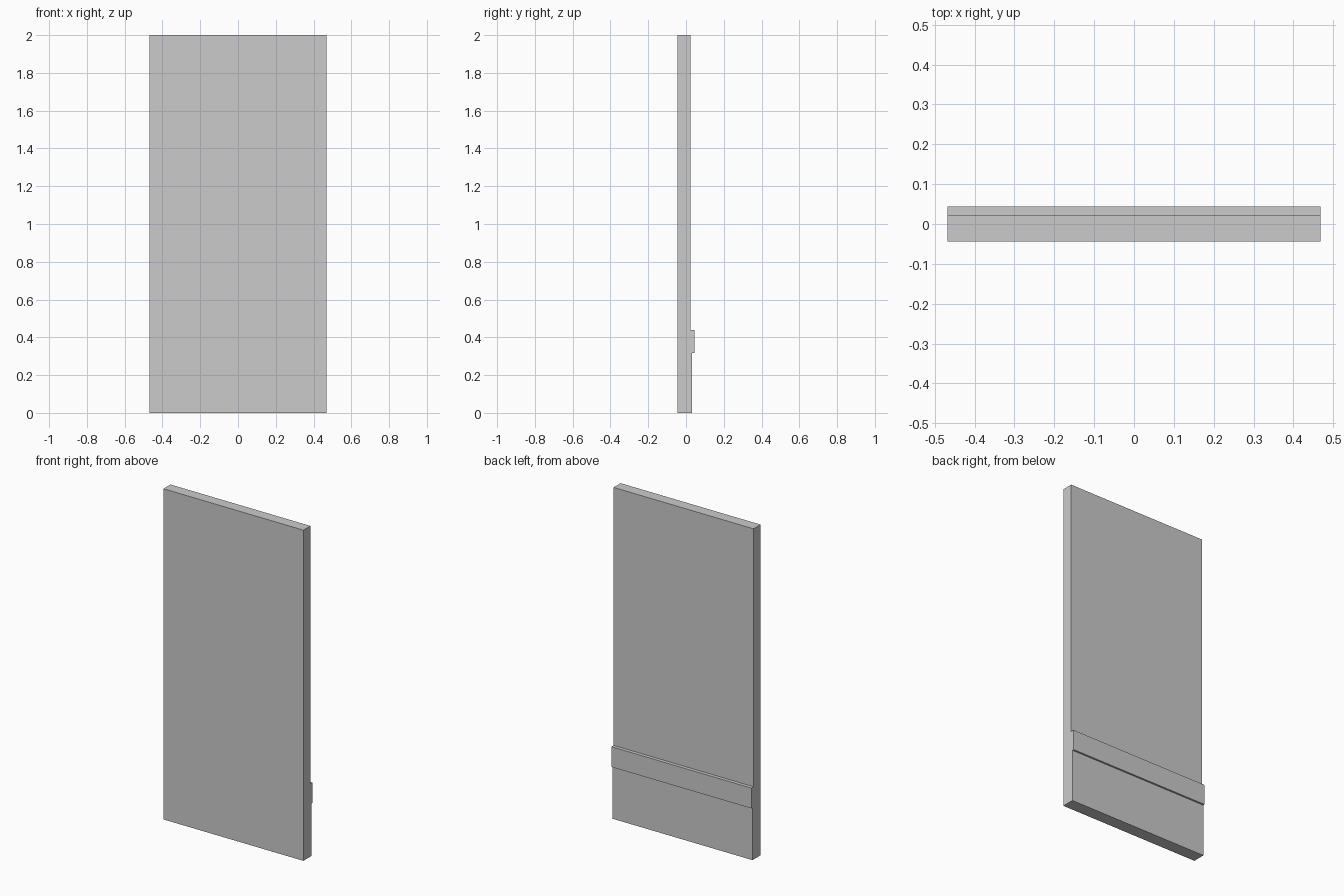
import bpy, bmesh

if "Cube" in bpy.data.objects:
    bpy.data.objects.remove(bpy.data.objects["Cube"])

HALF_W = 0.468

# Side profile (y, z): flat front, thicker kick section and raised rail at the back
profile = [
    (-0.044, 0.0), (0.033, 0.0), (0.033, 0.317), (0.044, 0.317),
    (0.044, 0.44), (0.023, 0.44), (0.023, 2.0), (-0.044, 2.0),
]

# Panel: profile extruded across the full width
bm = bmesh.new()
face = bm.faces.new([bm.verts.new((-HALF_W, y, z)) for y, z in profile])
ext = bmesh.ops.extrude_face_region(bm, geom=[face], use_keep_orig=True)
moved = [g for g in ext["geom"] if isinstance(g, bmesh.types.BMVert)]
bmesh.ops.translate(bm, verts=moved, vec=(2 * HALF_W, 0, 0))
bmesh.ops.recalc_face_normals(bm, faces=bm.faces)

mesh = bpy.data.meshes.new("wall_panel")
bm.to_mesh(mesh)
bm.free()
bpy.context.collection.objects.link(bpy.data.objects.new("wall_panel", mesh))
